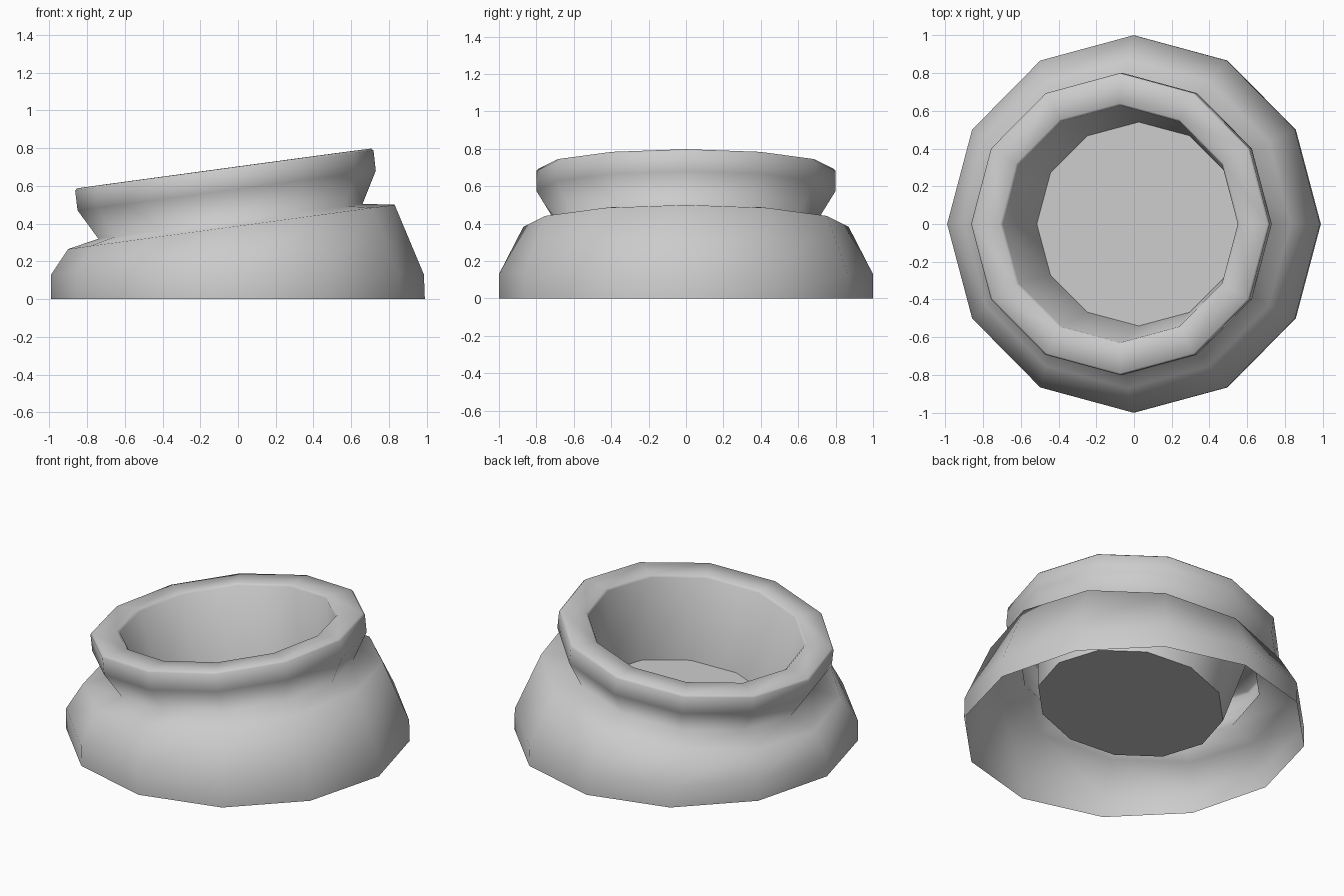
import bpy, bmesh
from math import sin, cos, pi

if "Cube" in bpy.data.objects:
    bpy.data.objects.remove(bpy.data.objects["Cube"])

SIDES = 12


def tilted_ring(bm, xl, zl, xr, zr, ry):
    """12-sided ring given by its left point, right point and depth radius."""
    cx, cz = (xl + xr) / 2, (zl + zr) / 2
    rx, rz = (xr - xl) / 2, (zr - zl) / 2
    verts = []
    for i in range(SIDES):
        a = 2 * pi * i / SIDES
        verts.append(bm.verts.new((cx + rx * cos(a), ry * sin(a), cz + rz * cos(a))))
    return verts


def lofted(name, rings, cap=False):
    bm = bmesh.new()
    loops = [tilted_ring(bm, *r) for r in rings]
    for lo, hi in zip(loops, loops[1:]):
        for i in range(SIDES):
            j = (i + 1) % SIDES
            bm.faces.new((lo[i], lo[j], hi[j], hi[i]))
    if cap:
        bm.faces.new(loops[-1])
    for f in bm.faces:
        f.smooth = not cap
    me = bpy.data.meshes.new(name)
    bm.to_mesh(me)
    bm.free()
    ob = bpy.data.objects.new(name, me)
    bpy.context.collection.objects.link(ob)
    return ob


# shell: open foot, sloped shoulder, pinched neck, flared rim, inner wall
floor_ring = (-0.515, 0.11, 0.565, 0.25, 0.54)
lofted("pot_shell", [
    (-0.99, 0.0, 0.99, 0.0, 1.0),
    (-0.99, 0.13, 0.985, 0.13, 1.0),
    (-0.90, 0.265, 0.83, 0.50, 0.87),
    (-0.74, 0.32, 0.66, 0.505, 0.70),
    (-0.85, 0.47, 0.73, 0.68, 0.80),
    (-0.863, 0.575, 0.718, 0.788, 0.80),
    (-0.853, 0.587, 0.706, 0.798, 0.79),
    (-0.71, 0.607, 0.56, 0.779, 0.64),
    (-0.695, 0.595, 0.55, 0.765, 0.628),
    floor_ring,
])

# flat tilted floor inside the pot
lofted("pot_floor", [floor_ring], cap=True)
